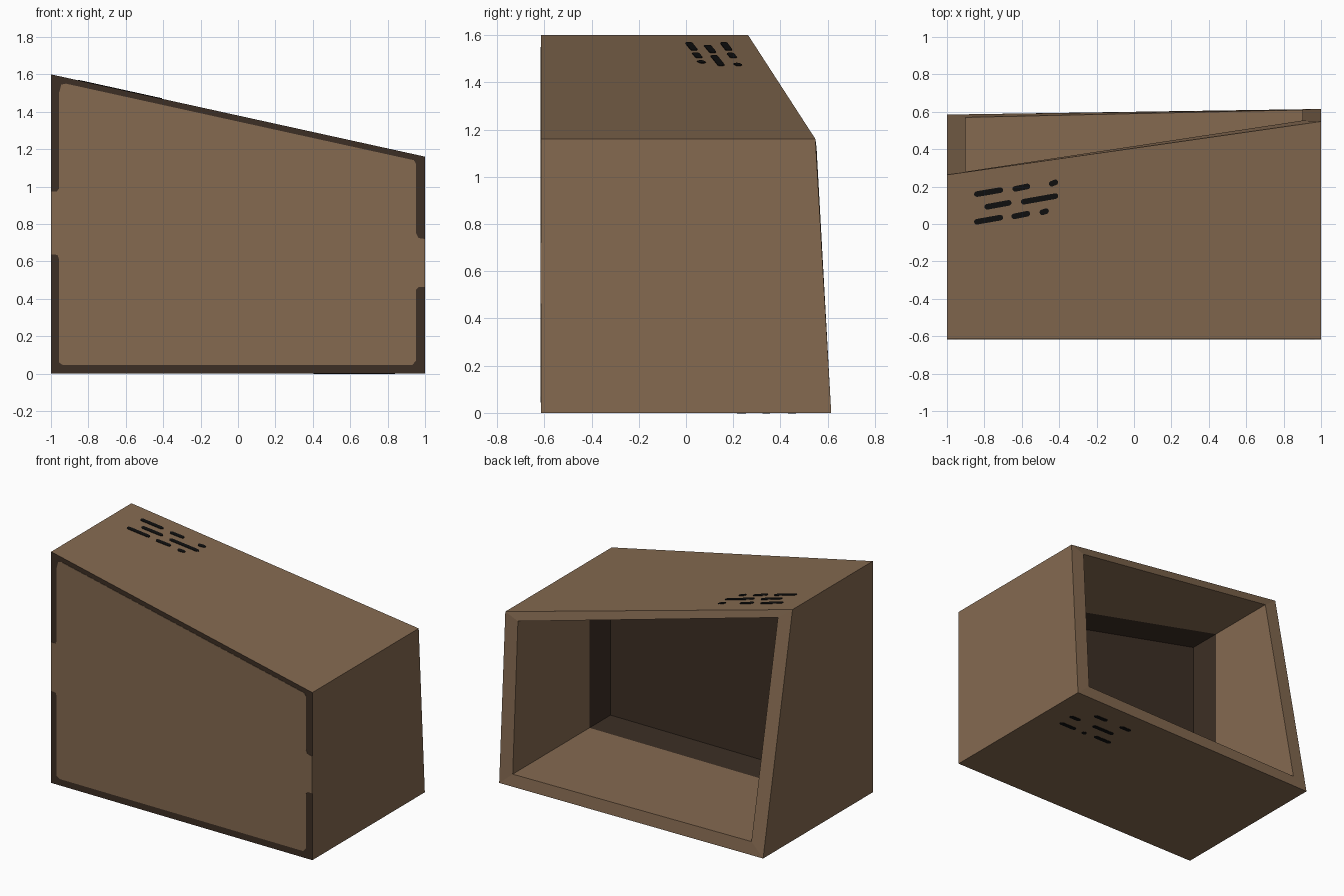
import bpy, bmesh, math

if "Cube" in bpy.data.objects:
    bpy.data.objects.remove(bpy.data.objects["Cube"])


def material(name, rgb):
    m = bpy.data.materials.new(name)
    m.diffuse_color = (*rgb, 1)
    m.use_nodes = True
    m.node_tree.nodes["Principled BSDF"].inputs["Base Color"].default_value = m.diffuse_color
    return m


BROWN = material("brown wood", (0.232, 0.143, 0.081))
DARK = material("dark stained wood", (0.046, 0.028, 0.018))
BLACK = material("black slot", (0.005, 0.005, 0.005))


def finish(bm, name, mats):
    bmesh.ops.recalc_face_normals(bm, faces=bm.faces[:])
    me = bpy.data.meshes.new(name)
    bm.to_mesh(me)
    bm.free()
    for m in mats:
        me.materials.append(m)
    ob = bpy.data.objects.new(name, me)
    bpy.context.collection.objects.link(ob)
    return ob


def roof(x):
    return 1.38 - 0.22 * x


# Hollow cabinet: rings from the front face, round the rim, to the inner wall
outer = [(-1, 0), (1, 0), (1, 1.16), (-1, 1.6)]
inner = [(-0.9, 0.085), (0.9, 0.085), (0.9, 1.122), (-0.9, 1.525)]
rings = [
    (outer, [-0.615] * 4),
    (outer, [0.585, 0.615, 0.548, 0.263]),
    (inner, [0.57, 0.61, 0.553, 0.28]),
    (inner, [-0.23] * 4),
    (inner, [-0.46] * 4),
]
bm = bmesh.new()
vs = [[bm.verts.new((x, y, z)) for (x, z), y in zip(pts, ys)] for pts, ys in rings]
for k, (a, b) in enumerate(zip(vs, vs[1:])):
    for i in range(4):
        j = (i + 1) % 4
        f = bm.faces.new((a[i], a[j], b[j], b[i]))
        f.material_index = 1 if k == 3 else 0     # dark band deep inside
for ring in (vs[0], vs[-1]):                      # dark front and inner wall
    bm.faces.new(ring).material_index = 1
finish(bm, "cabinet_shell", [BROWN, DARK])


def plate(bm, points, offset):
    """Thin plate from a closed outline, extruded by offset."""
    f = bm.faces.new([bm.verts.new(p) for p in points])
    g = bmesh.ops.extrude_face_region(bm, geom=[f])
    bmesh.ops.translate(bm, vec=offset,
                        verts=[v for v in g["geom"] if isinstance(v, bmesh.types.BMVert)])


# Light front panel leaving a dark worn border, interrupted on both sides
L, R, B = -0.957, 0.953, 0.045
panel = [
    (L, 0.06), (-0.935, B), (0.93, B), (R, 0.07),
    (R, 0.45), (0.965, 0.463), (1, 0.463), (1, 0.72), (0.965, 0.725), (R, 0.75),
    (R, 1.12), (0.94, roof(0.94) - 0.032),
    (-0.92, roof(-0.92) - 0.032), (-0.945, 1.545), (L, 1.50),
    (L, 0.99), (-0.968, 0.975), (-1, 0.975), (-1, 0.638), (-0.965, 0.635), (L, 0.61),
]
bm = bmesh.new()
plate(bm, [(x, -0.615, z) for x, z in panel], (0, -0.002, 0))
finish(bm, "front_panel", [BROWN])


def slots(name, items, surface, dz):
    """Rounded vent slots lying on the sheet z = surface(x)."""
    r = 0.015
    bm = bmesh.new()
    for x0, y0, x1, y1 in items:
        a = math.atan2(y1 - y0, x1 - x0)
        pts = []
        for cx, cy, start in ((x1 - r, y1, -90), (x0 + r, y0, 90)):
            for s in range(7):
                t = a + math.radians(start + 30 * s)
                x = cx + r * math.cos(t)
                pts.append((x, cy + r * math.sin(t), surface(x)))
        plate(bm, pts, (0, 0, dz))
    finish(bm, name, [BLACK])


slots("top_vents", [
    (-0.855, 0.160, -0.70, 0.181), (-0.65, 0.188, -0.555, 0.201), (-0.455, 0.215, -0.405, 0.223),
    (-0.80, 0.092, -0.655, 0.113), (-0.605, 0.119, -0.405, 0.149),
    (-0.855, 0.012, -0.70, 0.034), (-0.655, 0.041, -0.555, 0.055), (-0.505, 0.062, -0.455, 0.069),
], roof, 0.003)
slots("bottom_vents", [
    (0.61, 0.45, 0.72, 0.45), (0.405, 0.447, 0.495, 0.447),
    (0.75, 0.34, 0.84, 0.34), (0.465, 0.34, 0.64, 0.34),
    (0.70, 0.232, 0.835, 0.232), (0.607, 0.23, 0.643, 0.23), (0.405, 0.24, 0.545, 0.24),
], lambda x: 0.0, -0.002)
